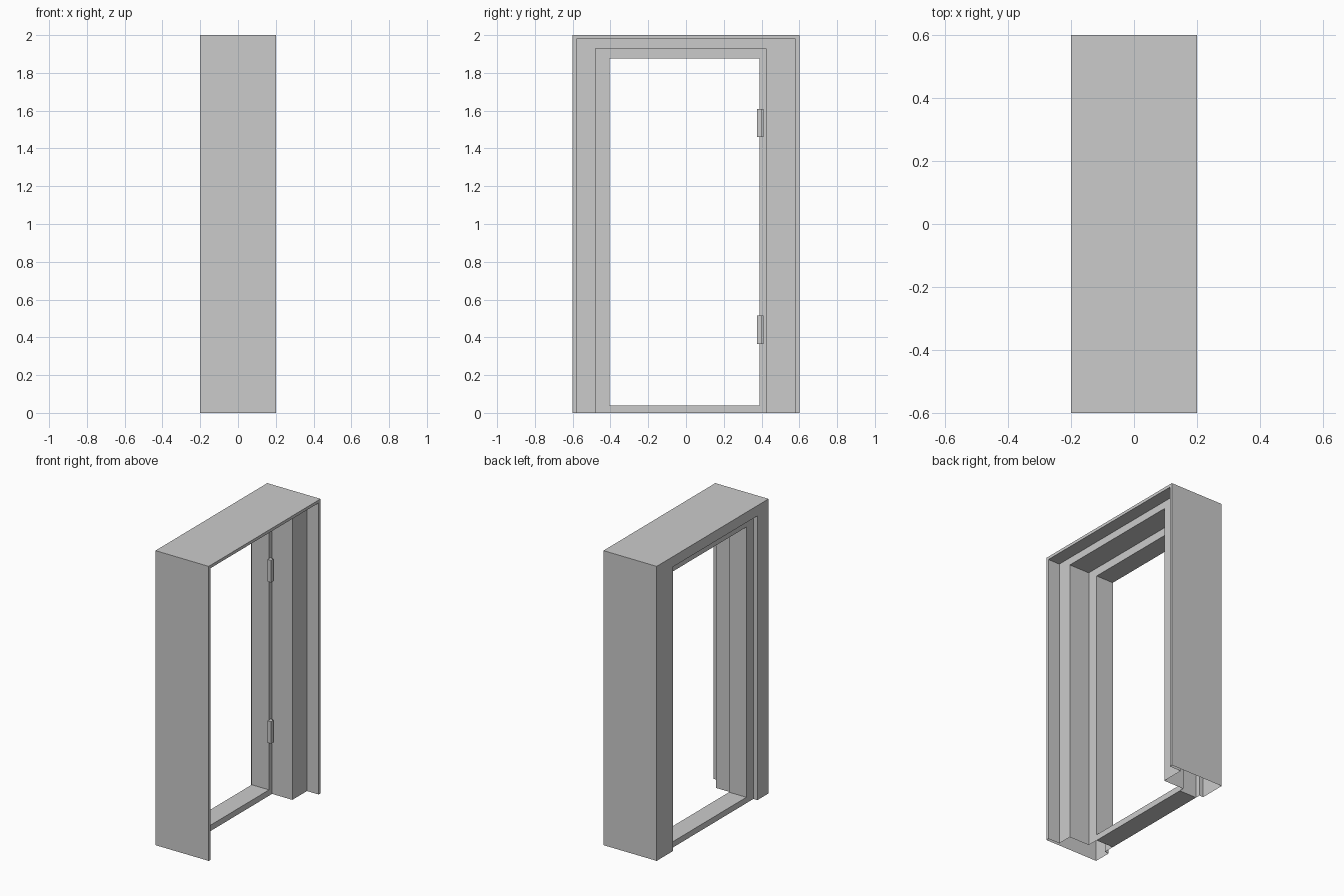
import bpy

if "Cube" in bpy.data.objects:
    bpy.data.objects.remove(bpy.data.objects["Cube"])


def mesh_object(name, verts, faces):
    mesh = bpy.data.meshes.new(name)
    mesh.from_pydata(verts, [], faces)
    mesh.update()
    obj = bpy.data.objects.new(name, mesh)
    bpy.context.collection.objects.link(obj)
    return obj


def box(name, lo, hi):
    verts = [(x, y, z) for x in (lo[0], hi[0]) for y in (lo[1], hi[1]) for z in (lo[2], hi[2])]
    faces = [(0, 1, 3, 2), (4, 6, 7, 5), (0, 4, 5, 1), (2, 3, 7, 6), (0, 2, 6, 4), (1, 5, 7, 3)]
    return mesh_object(name, verts, faces)


# Arch outlines as (left y, right y, top z)
OUTER = (-0.60, 0.60, 2.00)
LIP = (-0.58, 0.58, 1.98)
REBATE = (-0.48, 0.423, 1.93)
OPENING = (-0.405, 0.39, 1.875)

# Door frame: stepped hollow section carried up, across and down, open at the floor
section = [(0.2, OUTER), (-0.2, OUTER), (-0.2, REBATE), (-0.17, REBATE),
           (-0.17, OPENING), (-0.04, OPENING), (-0.04, REBATE),
           (0.112, REBATE), (0.112, LIP), (0.2, LIP)]
verts, faces = [], []
for x, (left, right, top) in section:
    verts += [(x, left, 0), (x, left, top), (x, right, top), (x, right, 0)]
count = len(section)
for k in range(count):
    a, b = 4 * k, 4 * ((k + 1) % count)
    for i in range(3):
        faces.append((a + i, a + i + 1, b + i + 1, b + i))
mesh_object("door_frame", verts, faces)

# Threshold between the jambs
box("sill", (-0.17, OPENING[0], 0), (-0.04, OPENING[1], 0.04))

# Hinges: knuckle and thin leaf on the right jamb
for label, z in (("lower", 0.365), ("upper", 1.46)):
    box(label + "_hinge_knuckle", (-0.04, 0.376, z), (-0.015, 0.402, z + 0.15))
    box(label + "_hinge_leaf", (-0.04, 0.402, z), (-0.03, 0.411, z + 0.15))
